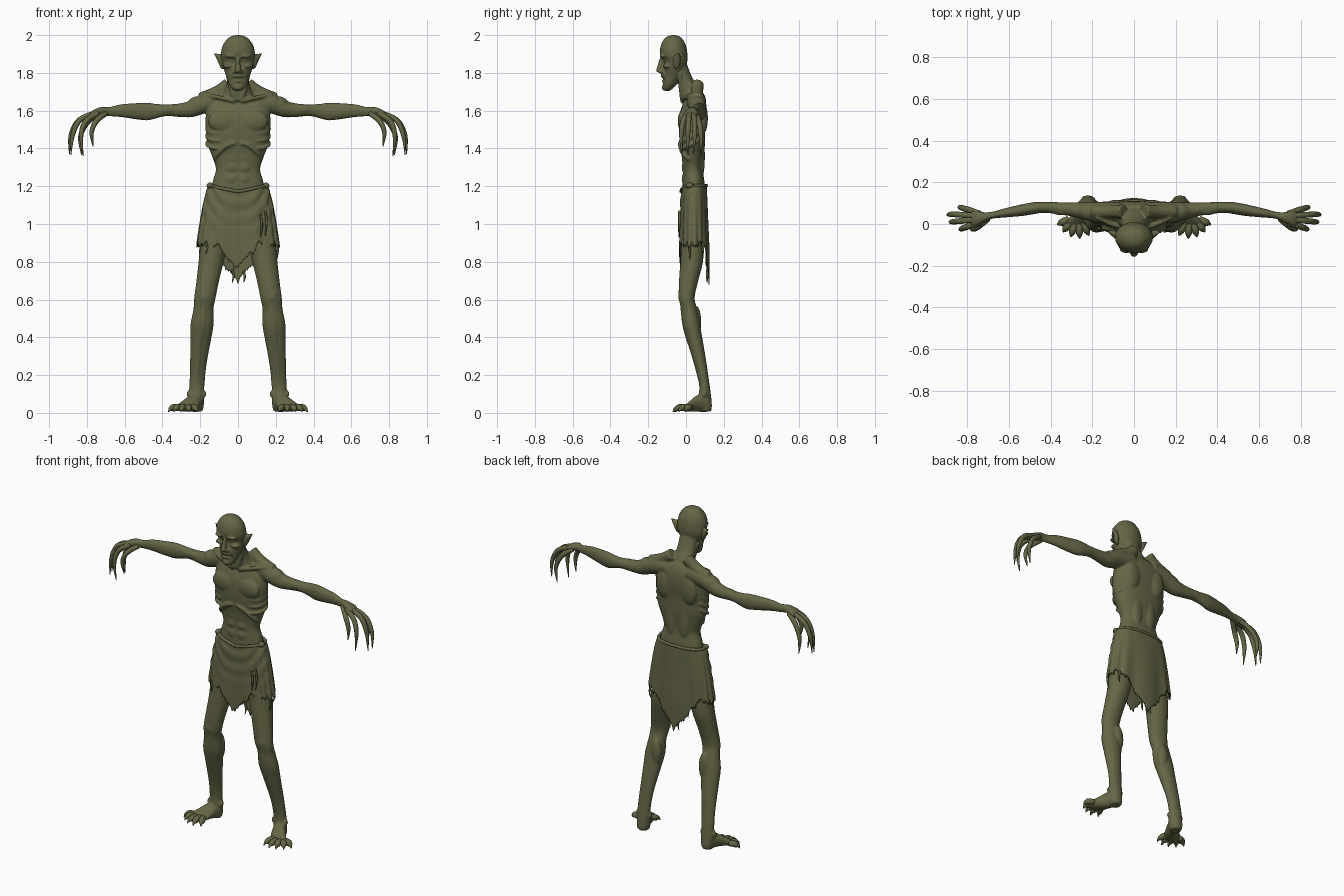
import bpy, bmesh, math, random
from mathutils import Vector, Matrix

random.seed(4)
X, Y, Z = Vector((1, 0, 0)), Vector((0, 1, 0)), Vector((0, 0, 1))
FIXED = {'X': (Y, Z), 'Y': (X, Z), 'Z': (X, Y)}

skin = bpy.data.materials.new("olive_green")
skin.diffuse_color = (0.13, 0.132, 0.062, 1)


def smooth_path(rows, sub):
    # Catmull-Rom interpolation of centre and radii
    out = []
    for i in range(len(rows) - 1):
        p0, p1 = rows[max(i - 1, 0)], rows[i]
        p2, p3 = rows[i + 1], rows[min(i + 2, len(rows) - 1)]
        for k in range(sub):
            t = k / sub
            out.append([0.5 * (2 * b + (c - a) * t + (2 * a - 5 * b + 4 * c - d) * t * t
                               + (3 * b - a - 3 * c + d) * t ** 3)
                        for a, b, c, d in zip(p0, p1, p2, p3)])
    out.append(list(rows[-1]))
    return out


def spow(v, p):
    return math.copysign(abs(v) ** p, v)


def loft(bm, rows, frame, side=1, n=20, p=1.0, sub=4):
    # rows: x, y, z, radius a, radius b.  frame: fixed axis letter or reference vector
    rows = smooth_path([(side * r[0],) + tuple(r[1:]) for r in rows], sub)
    rings = []
    for i, r in enumerate(rows):
        if isinstance(frame, str):
            u, v = FIXED[frame]
        else:
            t = Vector(rows[min(i + 1, len(rows) - 1)][:3]) - Vector(rows[max(i - 1, 0)][:3])
            u = t.cross(frame).normalized()
            v = u.cross(t).normalized()
        a, b = max(r[3], 0.001), max(r[4], 0.001)
        rings.append([bm.verts.new(Vector(r[:3]) + u * a * spow(math.cos(q), p) + v * b * spow(math.sin(q), p))
                      for q in (2 * math.pi * j / n for j in range(n))])
    for A, B in zip(rings, rings[1:]):
        for j in range(n):
            bm.faces.new((A[j], A[(j + 1) % n], B[(j + 1) % n], B[j]))
    bm.faces.new(rings[0])
    bm.faces.new(rings[-1])


def tube(bm, pts, radii, ref, side=1, n=10, sub=4):
    loft(bm, [tuple(q) + (r, r) for q, r in zip(pts, radii)], ref, side, n, 1.0, sub)


def ball(bm, c, r, side=1):
    m = Matrix.Translation((side * c[0], c[1], c[2])) @ Matrix.Diagonal((*r, 1))
    bmesh.ops.create_uvsphere(bm, u_segments=20, v_segments=12, radius=1, matrix=m)


def finish(name, bm):
    bmesh.ops.recalc_face_normals(bm, faces=bm.faces)
    me = bpy.data.meshes.new(name)
    bm.to_mesh(me)
    bm.free()
    me.materials.append(skin)
    me.shade_smooth()
    ob = bpy.data.objects.new(name, me)
    bpy.context.collection.objects.link(ob)
    return ob


# ---- body: overlapping masses fused by a voxel remesh
bm = bmesh.new()
# torso and neck
loft(bm, [(0, .05, 1.695, .07, .04), (0, .047, 1.65, .15, .058), (0, .038, 1.58, .170, .072),
          (0, .032, 1.50, .170, .070), (0, .034, 1.42, .160, .066), (0, .036, 1.36, .138, .059),
          (0, .036, 1.29, .117, .053), (0, .04, 1.22, .135, .058), (0, .042, 1.12, .148, .062),
          (0, .042, 1.0, .15, .062), (0, .04, .93, .11, .045)], 'Z', n=36, p=.86)
loft(bm, [(0, -.045, 1.86, .058, .045), (0, -.012, 1.78, .056, .043), (0, .016, 1.72, .066, .05),
          (0, .036, 1.65, .10, .06)], 'Z', n=24)
# head
loft(bm, [(0, -.066, 2.0, .015, .012), (0, -.067, 1.987, .048, .042), (0, -.067, 1.95, .079, .065),
          (0, -.065, 1.90, .091, .073), (0, -.055, 1.86, .088, .062), (0, -.062, 1.82, .076, .058),
          (0, -.07, 1.78, .062, .048), (0, -.085, 1.74, .048, .036), (0, -.096, 1.715, .032, .024),
          (0, -.1, 1.705, .015, .012)], 'Z', n=28)
loft(bm, [(0, -.122, 1.895, .010, .010), (0, -.132, 1.86, .011, .014), (0, -.14, 1.825, .015, .015),
          (0, -.144, 1.81, .018, .014), (0, -.136, 1.799, .010, .008)], 'Z', n=14)      # nose
ball(bm, (0, -.112, 1.784), (.034, .023, .012))   # upper lip
ball(bm, (0, -.108, 1.756), (.028, .021, .008))   # lower lip
ball(bm, (0, -.114, 1.724), (.023, .015, .018))   # chin
for s in (1, -1):
    ball(bm, (.036, -.123, 1.889), (.034, .017, .010), s)    # brow
    ball(bm, (.034, -.104, 1.864), (.015, .014, .010), s)    # eye
    ball(bm, (.053, -.098, 1.836), (.026, .026, .013), s)    # cheekbone
    ball(bm, (.016, -.133, 1.805), (.010, .010, .008), s)    # nostril
    tube(bm, [(.02, -.122, 1.815), (.036, -.112, 1.79), (.04, -.1, 1.755)], [.006, .008, .005], X, s)
    # neck tendon, collar bone, pectoral, shoulder blade, belly muscles
    tube(bm, [(.058, -.03, 1.80), (.04, -.028, 1.73), (.014, -.02, 1.655)], [.01, .012, .012], X, s)
    tube(bm, [(.015, -.02, 1.65), (.09, -.008, 1.668), (.18, .035, 1.685)], [.012, .011, .014], Z, s)
    ball(bm, (.08, -.018, 1.545), (.08, .026, .056), s)
    ball(bm, (.085, .09, 1.56), (.052, .026, .085), s)
    ball(bm, (.045, .082, 1.36), (.035, .018, .12), s)
    for z in (1.355, 1.30, 1.24):
        ball(bm, (.03, -.009, z), (.033, .014, .030), s)
    # rib arch and side ribs
    tube(bm, [(.012, -.032, 1.43), (.06, -.03, 1.415), (.105, -.016, 1.375), (.128, .015, 1.34)],
         [.010, .013, .012, .008], Z, s)
    for z in (1.40, 1.44, 1.48):
        tube(bm, [(.10, -.026, z), (.145, -.004, z + .005), (.168, .035, z + .025), (.15, .075, z + .05)],
             [.005, .008, .008, .005], Z, s)
    # arm and palm
    loft(bm, [(.07, .06, 1.66, .045, .045), (.17, .056, 1.643, .05, .056), (.24, .062, 1.613, .042, .047),
              (.30, .07, 1.603, .034, .037), (.38, .077, 1.602, .028, .031), (.44, .08, 1.597, .027, .040),
              (.48, .076, 1.595, .029, .047), (.54, .066, 1.597, .028, .043), (.62, .053, 1.60, .022, .034),
              (.68, .042, 1.595, .017, .025), (.72, .032, 1.597, .025, .024), (.765, .027, 1.585, .038, .019),
              (.785, .026, 1.574, .03, .013)], 'X', s)
    ball(bm, (.205, .06, 1.632), (.065, .046, .045), s)
    ball(bm, (.34, .063, 1.608), (.06, .022, .024), s)
    tube(bm, [(.05, .06, 1.74), (.11, .06, 1.70), (.2, .06, 1.665)], [.035, .032, .03], Y, s)
    # leg
    loft(bm, [(.09, .04, 1.02, .075, .06), (.125, .035, .9, .073, .06), (.142, .03, .8, .067, .06),
              (.16, .014, .7, .060, .051), (.175, .004, .61, .057, .042), (.183, .016, .55, .053, .042),
              (.19, .028, .47, .061, .046), (.196, .044, .4, .056, .042), (.206, .068, .3, .047, .035),
              (.213, .086, .22, .042, .029), (.218, .098, .14, .040, .028), (.22, .1, .08, .041, .034),
              (.22, .1, .03, .038, .037), (.22, .1, .008, .03, .03)], 'Z', s, n=24)
    ball(bm, (.178, -.022, .62), (.032, .019, .042), s)      # kneecap
    ball(bm, (.165, .055, .48), (.035, .026, .085), s)       # calf
    tube(bm, [(.175, -.02, .58), (.19, -.004, .45), (.208, .04, .3), (.218, .078, .15)],
         [.012, .013, .010, .008], X, s)                     # shin
    # foot
    loft(bm, [(.222, .135, .036, .022, .024), (.222, .1, .054, .04, .05), (.24, .06, .05, .045, .044),
              (.262, .025, .037, .055, .030), (.283, -.002, .026, .062, .018), (.288, -.018, .022, .055, .013)],
         'Y', s)
    for dx in (-.04, .04):
        ball(bm, (.22 + dx, .095, .10), (.012, .016, .018), s)   # ankle bones
body = finish("body", bm)
rm = body.modifiers.new("fuse", 'REMESH')
rm.mode, rm.voxel_size, rm.use_smooth_shade = 'VOXEL', .0055, True
sm = body.modifiers.new("soften", 'SMOOTH')
sm.factor, sm.iterations = .5, 4

# ---- clawed fingers, toes and pointed ears
fingers = [[(.74, .005, 1.588), (.805, -.015, 1.545), (.83, -.025, 1.47), (.82, -.022, 1.36)],
           [(.745, .022, 1.59), (.835, .014, 1.553), (.875, .01, 1.47), (.885, .01, 1.365)],
           [(.745, .038, 1.588), (.84, .045, 1.55), (.885, .046, 1.47), (.893, .04, 1.37)],
           [(.74, .05, 1.582), (.80, .07, 1.535), (.835, .08, 1.46), (.828, .078, 1.365)],
           [(.70, .025, 1.585), (.75, -.015, 1.545), (.775, -.025, 1.485), (.767, -.018, 1.41)]]
toes = [((.24, .0), (.216, -.056)), ((.264, -.008), (.26, -.07)), ((.288, -.008), (.303, -.062)),
        ((.312, .0), (.34, -.038)), ((.325, .018), (.368, -.003))]
for s, label in ((1, "left"), (-1, "right")):
    bm = bmesh.new()
    for f in fingers:
        tube(bm, f, [.014, .0145, .0115, .002], Y, s, sub=6)
        ball(bm, f[1], (.015, .014, .014), s)
    finish(label + "_fingers", bm)
    bm = bmesh.new()
    for (ax, ay), (bx, by) in toes:
        at = lambda k, z: (ax + (bx - ax) * k, ay + (by - ay) * k, z)
        tube(bm, [at(-.3, .03), at(.3, .03), at(.62, .024), at(.8, .02), at(1, .005)],
             [.015, .018, .016, .010, .002], Z, s)
    finish(label + "_toes", bm)
    bm = bmesh.new()
    loft(bm, [(.072, -.055, 1.855, .012, .036), (.09, -.05, 1.862, .020, .038), (.103, -.044, 1.876, .016, .024),
              (.125, -.038, 1.902, .002, .003)], 'X', s, n=14)
    finish(label + "_ear", bm)

# ---- ragged loincloth: flared sheet with draped folds and a torn hem
bm = bmesh.new()
cols, rows = 200, 26
jag = [random.uniform(-.022, .012) for _ in range(cols // 2)]
grid = []
for j in range(cols):
    a = 2 * math.pi * j / cols
    c, s = math.cos(a), math.sin(a)
    front = s < 0
    v = max(0, 1 - abs(c) / (.45 if front else .7))
    h = j / 2
    tear = jag[int(h)] if h == int(h) else .5 * (jag[int(h)] + jag[(int(h) + 1) % len(jag)]) + .012
    hem = .895 - v * (.13 if front else .195) + tear
    top = 1.205 - (.03 * (1 - abs(c)) if front else 0)
    col = []
    for i in range(rows):
        z = top + (hem - top) * i / (rows - 1)
        t = min(1, max(0, (1.2 - z) / .32))
        rx = .15 + .066 * t ** .6
        ry = .066 + .009 * t
        fold = .005 * t * math.sin(13 * a + 3 * math.sin(2 * a))
        if front:   # hanging swags across the front
            fold += .0045 * (1 - t) * math.sin(75 * (z - .16 * c * c))
        k = 1 + fold / ry
        col.append(bm.verts.new((rx * (1 + fold * 4) * spow(c, .86), .041 + ry * k * spow(s, .86), z)))
    grid.append(col)
for j in range(cols):
    A, B = grid[j], grid[(j + 1) % cols]
    for i in range(rows - 1):
        bm.faces.new((A[i], A[i + 1], B[i + 1], B[i]))
cloth = finish("loincloth", bm)
so = cloth.modifiers.new("thickness", 'SOLIDIFY')
so.thickness, so.offset = .006, 0

# rolled waistband with side knots
bm = bmesh.new()
ring = []
for j in range(33):
    a = 2 * math.pi * j / 32
    c, s = math.cos(a), math.sin(a)
    ring.append((.15 * spow(c, .86), .041 + .067 * spow(s, .86), 1.203 - (.03 * (1 - abs(c)) if s < 0 else 0)))
tube(bm, ring, [.009] * 33, Z, sub=2)
for s in (1, -1):
    ball(bm, (.148, .02, 1.203), (.018, .02, .016), s)
finish("waistband", bm)

# loose torn strips hanging at the hem
bm = bmesh.new()
for x, y, z, l in ((.205, .02, .91, .10), (-.205, .02, .92, .08), (.12, -.037, 1.05, .12), (.145, -.035, 1.07, .13),
                   (-.17, -.02, .91, .07), (.03, .112, .75, .06), (-.03, .112, .76, .07), (.18, .09, .9, .07)):
    tube(bm, [(x, y, z), (x + .006, y, z - l * .5), (x, y, z - l)], [.006, .006, .002], Y, n=8)
finish("torn_strips", bm)
